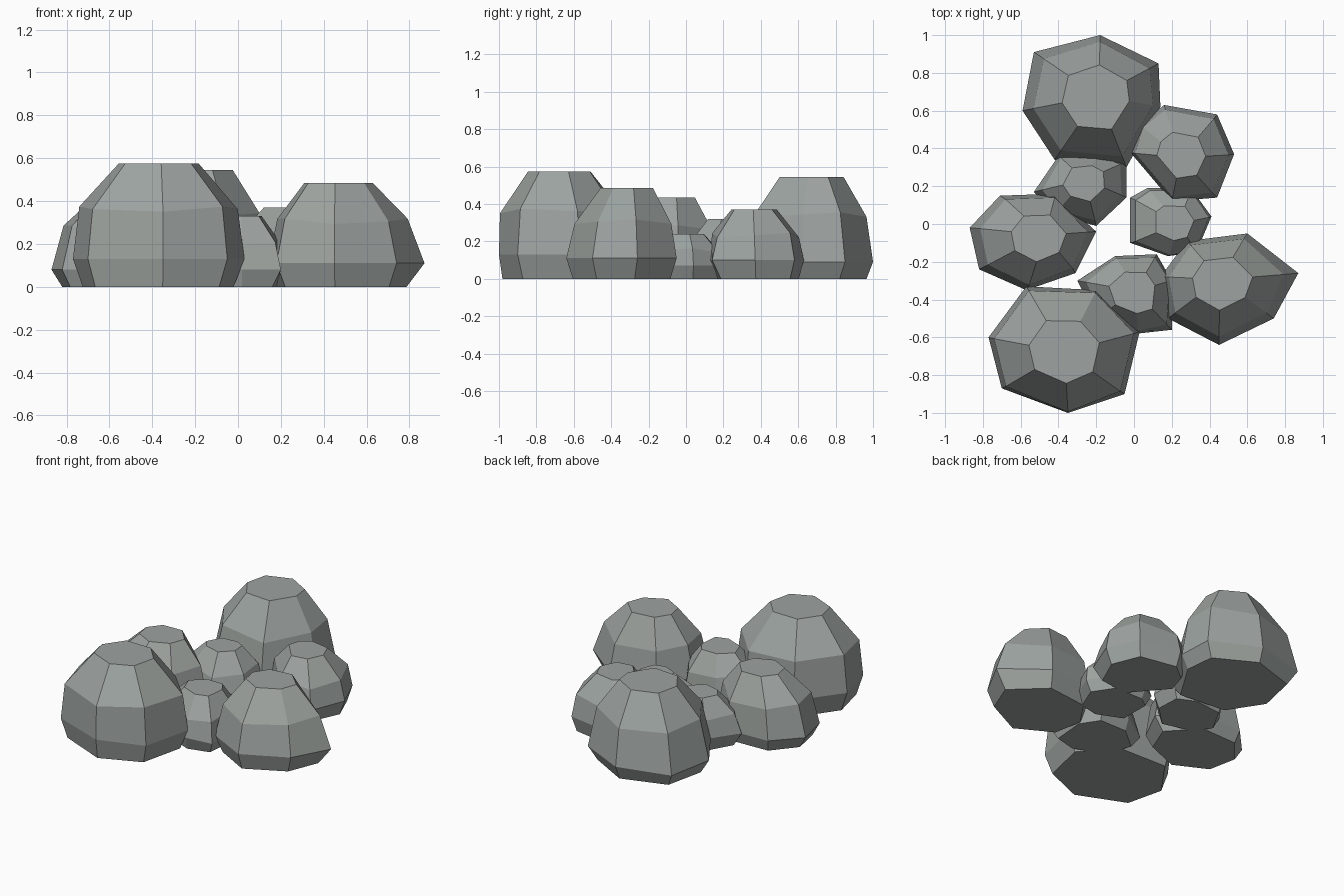
import bpy, bmesh
from mathutils import Vector

if "Cube" in bpy.data.objects:
    bpy.data.objects.remove(bpy.data.objects["Cube"])


def rock(name, outline, cap_centre, cap_scale, height, belly=0.12, shoulder=0.9, base=0.86):
    """Faceted boulder: flat base, widest belly ring, shoulder ring and flat cap."""
    pts = [Vector(p) for p in outline]
    n = len(pts)
    mid = sum(pts, Vector((0, 0))) / n
    cap = Vector(cap_centre)
    radius = sum((p - mid).length for p in pts) / n
    # centre, scale, height and roundness of each ring
    rings = [(mid, base, 0.0, 0.4), (mid, 1.0, belly, 0.0),
             (mid.lerp(cap, 0.3), shoulder, height * 0.63, 0.3), (cap, cap_scale, height, 0.5)]
    bm = bmesh.new()
    loops = []
    for i, (c, s, z, rnd) in enumerate(rings):
        loop = []
        for k, p in enumerate(pts):
            d = p - mid
            q = c + d.lerp(d.normalized() * radius, rnd) * s
            wobble = 0.012 * ((k * 2 + i) % 3 - 1) if i == 2 else 0
            loop.append(bm.verts.new((q.x, q.y, z + wobble)))
        loops.append(loop)
    for a, b in zip(loops, loops[1:]):
        for k in range(n):
            bm.faces.new((a[k], a[(k + 1) % n], b[(k + 1) % n], b[k]))
    bm.faces.new(loops[0])
    bm.faces.new(loops[-1])
    bmesh.ops.recalc_face_normals(bm, faces=bm.faces)
    mesh = bpy.data.meshes.new(name)
    bm.to_mesh(mesh)
    bm.free()
    mesh.materials.append(stone)
    obj = bpy.data.objects.new(name, mesh)
    bpy.context.collection.objects.link(obj)


stone = bpy.data.materials.new("stone")
stone.diffuse_color = (0.34, 0.37, 0.355, 1)
stone.use_nodes = True
stone.node_tree.nodes["Principled BSDF"].inputs["Base Color"].default_value = stone.diffuse_color

# Large boulders
rock("rock_back", [(-.59, .6), (-.53, .91), (-.18, 1), (.13, .85), (.14, .62), (-.04, .3), (-.42, .34)],
     (-.2, .67), .48, .545, .09, .86)
rock("rock_front_left", [(-.77, -.6), (-.7, -.87), (-.35, -1), (-.05, -.9), (.03, -.57), (-.2, -.35), (-.57, -.33)],
     (-.37, -.67), .48, .575, .13, .94, .9)
rock("rock_right", [(.14, -.28), (.28, -.09), (.6, -.05), (.87, -.26), (.74, -.5), (.45, -.64), (.18, -.5)],
     (.46, -.31), .46, .485, .11, .86)
rock("rock_left", [(-.87, -.02), (-.71, .15), (-.42, .16), (-.2, -.04), (-.31, -.26), (-.57, -.35), (-.82, -.24)],
     (-.51, -.07), .46, .435, .08, .88)

# Medium and small rocks in the middle
rock("rock_back_right", [(-.02, .38), (.03, .53), (.16, .63), (.44, .58), (.53, .37), (.44, .14), (.2, .12)],
     (.25, .37), .47, .37, .1, .9)
rock("rock_inner_back", [(-.53, .17), (-.4, .36), (-.19, .37), (-.04, .33), (-.04, .14), (-.2, -.01), (-.42, .05)],
     (-.26, .22), .47, .32, .09, .88)
rock("rock_inner_right", [(-.02, .14), (.07, .19), (.3, .19), (.41, .04), (.33, -.15), (.18, -.17), (-.02, -.1)],
     (.21, .01), .48, .24, .07, .92)
rock("rock_inner_front", [(-.3, -.3), (-.1, -.17), (.12, -.16), (.2, -.3), (.2, -.56), (.02, -.58), (-.2, -.5)],
     (0, -.36), .5, .33, .08, .9)
